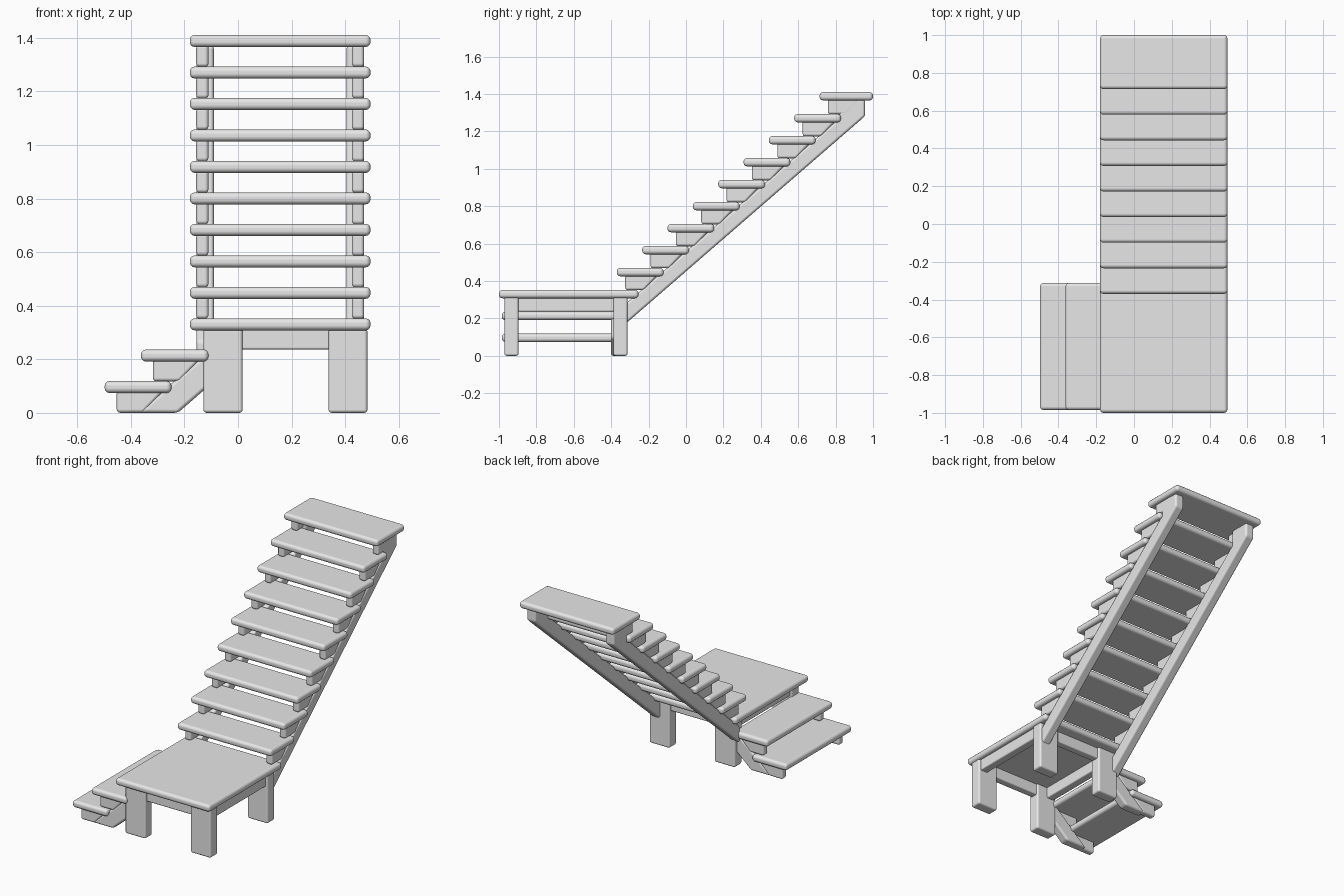
import bpy, bmesh, math

cube = bpy.data.objects.get("Cube")
if cube:
    bpy.data.objects.remove(cube, do_unlink=True)

grey = bpy.data.materials.new("plain_grey")
grey.use_nodes = True
colour = (0.8, 0.8, 0.8, 1)
grey.diffuse_color = colour
grey.node_tree.nodes["Principled BSDF"].inputs["Base Color"].default_value = colour

RISE, RUN, THICK = 0.1175, 0.1355, 0.045
SLOPE = RISE / RUN


def prism(name, profile, low, high, axis="y", bevel=0.012):
    """Extrude a (run, z) profile across the flight; axis is the run direction."""
    def place(run, width, z):
        return (width, run, z) if axis == "y" else (run, width, z)
    bm = bmesh.new()
    face = bm.faces.new([bm.verts.new(place(r, low, z)) for r, z in profile])
    grown = bmesh.ops.extrude_face_region(bm, geom=[face])["geom"]
    move = [v for v in grown if isinstance(v, bmesh.types.BMVert)]
    bmesh.ops.translate(bm, verts=move, vec=place(0, high - low, 0))
    bmesh.ops.recalc_face_normals(bm, faces=bm.faces)
    mesh = bpy.data.meshes.new(name)
    bm.to_mesh(mesh)
    bm.free()
    obj = bpy.data.objects.new(name, mesh)
    bpy.context.collection.objects.link(obj)
    mesh.materials.append(grey)
    mod = obj.modifiers.new("rounded_edges", "BEVEL")
    mod.width, mod.segments, mod.limit_method = bevel, 3, "ANGLE"
    mod.angle_limit = math.radians(20)
    mod.harden_normals = True
    for poly in mesh.polygons:
        poly.use_smooth = True
    return obj


def box(name, x, y, z, bevel=0.012):
    profile = [(y[0], z[0]), (y[1], z[0]), (y[1], z[1]), (y[0], z[1])]
    return prism(name, profile, *x, bevel=bevel)


def flight(name, axis, front, top, count, span, stringer, last_depth):
    """Treads, their support blocks and the two sloping stringers."""
    low, high = span
    # (outer, inner) width of the stringer on each side
    sides = [(low + 0.025, low + 0.09), (high - 0.09, high - 0.025)]
    for i in range(count):
        f, t = front + i * RUN, top + i * RISE
        depth = last_depth if i == count - 1 else 0.25
        b = t - THICK
        tread = [(f, b), (f + depth, b), (f + depth, t), (f, t)]
        prism(f"{name}_tread_{i + 1}", tread, low, high, axis, 0.019)
        floor = max(t - RISE - 0.002, 0)
        nose = f + 0.045
        block = [(nose, b + 0.01), (nose, floor), (nose + 0.1, floor),
                 (nose + 0.18, b + 0.01)]
        for k, (a, c) in enumerate(sides):
            edge = (a - 0.001, c - 0.02) if k == 0 else (a + 0.02, c + 0.001)
            prism(f"{name}_block_{i + 1}_{k}", block, *edge, axis, 0.014)
    for k, (a, c) in enumerate(sides):
        prism(f"{name}_stringer_{k}", stringer, a, c, axis, 0.014)


def line(front, top, drop):
    return lambda run: top - drop + (run - front) * SLOPE


# Main flight rising to the back
front, top = -0.37, 0.4705
upper, lower = line(front, top, 0.233), line(front, top, 0.34)
start, end, head = -0.335, 0.957, 1.372
stringer = [(start, lower(start)), (end, lower(end)), (end, head), (0.82, head),
            (0.82, upper(0.82)), (start, upper(start))]
flight("main", "y", front, top, 9, (-0.18, 0.495), stringer, 0.286)

# Short flight leading up to the landing from the right
front, top = -0.498, 0.119
upper, lower = line(front, top, 0.226), line(front, top, 0.356)
end = -0.115
stringer = [(front + (0.226 - top) / SLOPE, 0), (front + (0.356 - top) / SLOPE, 0),
            (end, lower(end)), (end, upper(end))]
flight("entry", "x", front, top, 2, (-0.985, -0.312), stringer, 0.253)

# Landing with four legs and an apron frame
box("landing_top", (-0.18, 0.495), (-1.0, -0.254), (0.308, 0.353), 0.019)
leg_x = {"right": (-0.129, 0.017), "left": (0.338, 0.483)}
leg_y = {"front": (-0.97, -0.896), "back": (-0.388, -0.313)}
for side, x in leg_x.items():
    for end_name, y in leg_y.items():
        box(f"{end_name}_{side}_leg", x, y, (0, 0.315))
for end_name, y in (("front", (-0.955, -0.905)), ("back", (-0.378, -0.328))):
    box(f"{end_name}_apron", (0.0, 0.355), y, (0.237, 0.315), 0.008)
for side, x in (("right", (-0.115, -0.06)), ("left", (0.414, 0.469))):
    box(f"{side}_apron", x, (-0.91, -0.37), (0.237, 0.315), 0.008)
